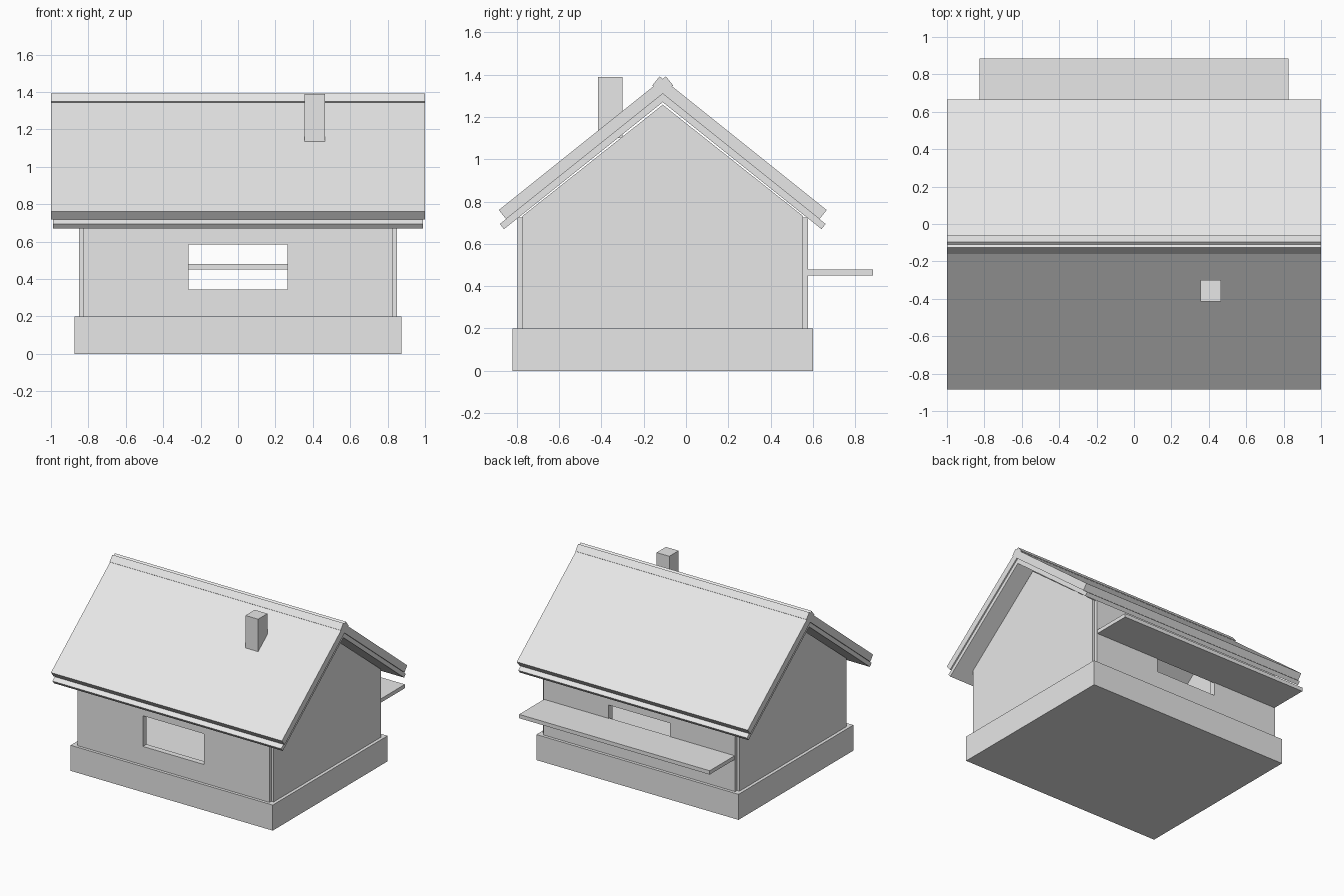
import bpy, bmesh
from mathutils import Vector

if "Cube" in bpy.data.objects:
    bpy.data.objects.remove(bpy.data.objects["Cube"], do_unlink=True)

RIDGE_Y = -0.11   # the roof ridge runs along x at this depth
PITCH = 0.8       # rise over run of the roof
HALF_WALL = 0.687

grey = bpy.data.materials.new("light_grey")
grey.use_nodes = True
grey.diffuse_color = (0.8, 0.8, 0.8, 1)
grey.node_tree.nodes["Principled BSDF"].inputs["Base Color"].default_value = (0.8, 0.8, 0.8, 1)


def extrude_x(name, profile, x0, x1):
    """Extrude a closed (y, z) profile from x0 to x1."""
    bm = bmesh.new()
    face = bm.faces.new([bm.verts.new((x0, y, z)) for y, z in profile])
    out = bmesh.ops.extrude_face_region(bm, geom=[face])
    moved = [v for v in out["geom"] if isinstance(v, bmesh.types.BMVert)]
    bmesh.ops.translate(bm, verts=moved, vec=(x1 - x0, 0, 0))
    bmesh.ops.recalc_face_normals(bm, faces=bm.faces)
    mesh = bpy.data.meshes.new(name)
    bm.to_mesh(mesh)
    bm.free()
    obj = bpy.data.objects.new(name, mesh)
    mesh.materials.append(grey)
    bpy.context.collection.objects.link(obj)
    return obj


def box(name, x0, x1, y0, y1, z0, z1):
    return extrude_x(name, [(y0, z0), (y1, z0), (y1, z1), (y0, z1)], x0, x1)


# Plinth, which is also the floor
box("base", -0.875, 0.875, -0.82, 0.6, 0, 0.2)

# Long walls, each with a serving window cut through
for name, side in (("front_wall", -1), ("back_wall", 1)):
    outer = RIDGE_Y + side * HALF_WALL
    inner = outer - side * 0.045
    y0, y1 = sorted((outer, inner))
    wall = box(name, -0.83, 0.83, y0, y1, 0.2, 0.725)
    cutter = box("window_cutter", -0.265, 0.265, y0 - 0.1, y1 + 0.1, 0.345, 0.585)
    cutter.hide_render = True
    cut = wall.modifiers.new("window", 'BOOLEAN')
    cut.operation = 'DIFFERENCE'
    cut.solver = 'EXACT'
    cut.object = cutter
    bpy.context.view_layer.objects.active = wall
    bpy.ops.object.modifier_apply(modifier=cut.name)
    bpy.data.objects.remove(cutter, do_unlink=True)

# Gable walls, leaving a small notch at each corner
half = HALF_WALL - 0.024
gable = [(RIDGE_Y - half, 0.2), (RIDGE_Y + half, 0.2), (RIDGE_Y + half, 0.732),
         (RIDGE_Y, 1.258), (RIDGE_Y - half, 0.732)]
extrude_x("right_gable_wall", gable, 0.805, 0.85)
extrude_x("left_gable_wall", gable, -0.85, -0.805)

# Roof: a lower boarding layer and two upper slabs that cross at the ridge
slope = Vector((1, -PITCH)).normalized()
normal = Vector((PITCH, 1)).normalized()


def slab(name, side, apex, run, past, thick, half_x):
    """Sloped slab whose top line passes through the apex above the ridge."""
    top = Vector((-past, apex + past * PITCH))
    eave = Vector((run, apex - run * PITCH))
    corners = [top, eave, eave - normal * thick, top - normal * thick]
    extrude_x(name, [(RIDGE_Y + side * p.x, p.y) for p in corners], -half_x, half_x)


for label, side in (("front", -1), ("back", 1)):
    slab(label + "_roof", side, 1.38, 0.775, 0.015, 0.055, 1.0)

end = Vector((0.77, 1.31 - 0.77 * PITCH))
low = end - normal * 0.031
extrude_x("roof_boarding", [
    (RIDGE_Y - end.x, end.y), (RIDGE_Y, 1.31), (RIDGE_Y + end.x, end.y),
    (RIDGE_Y + low.x, low.y), (RIDGE_Y, 1.27), (RIDGE_Y - low.x, low.y)], -0.99, 0.99)

# Chimney and the counter shelf at the back
box("chimney", 0.355, 0.465, -0.415, -0.3, 1.1, 1.39)
box("counter_shelf", -0.825, 0.825, 0.57, 0.885, 0.45, 0.48)
